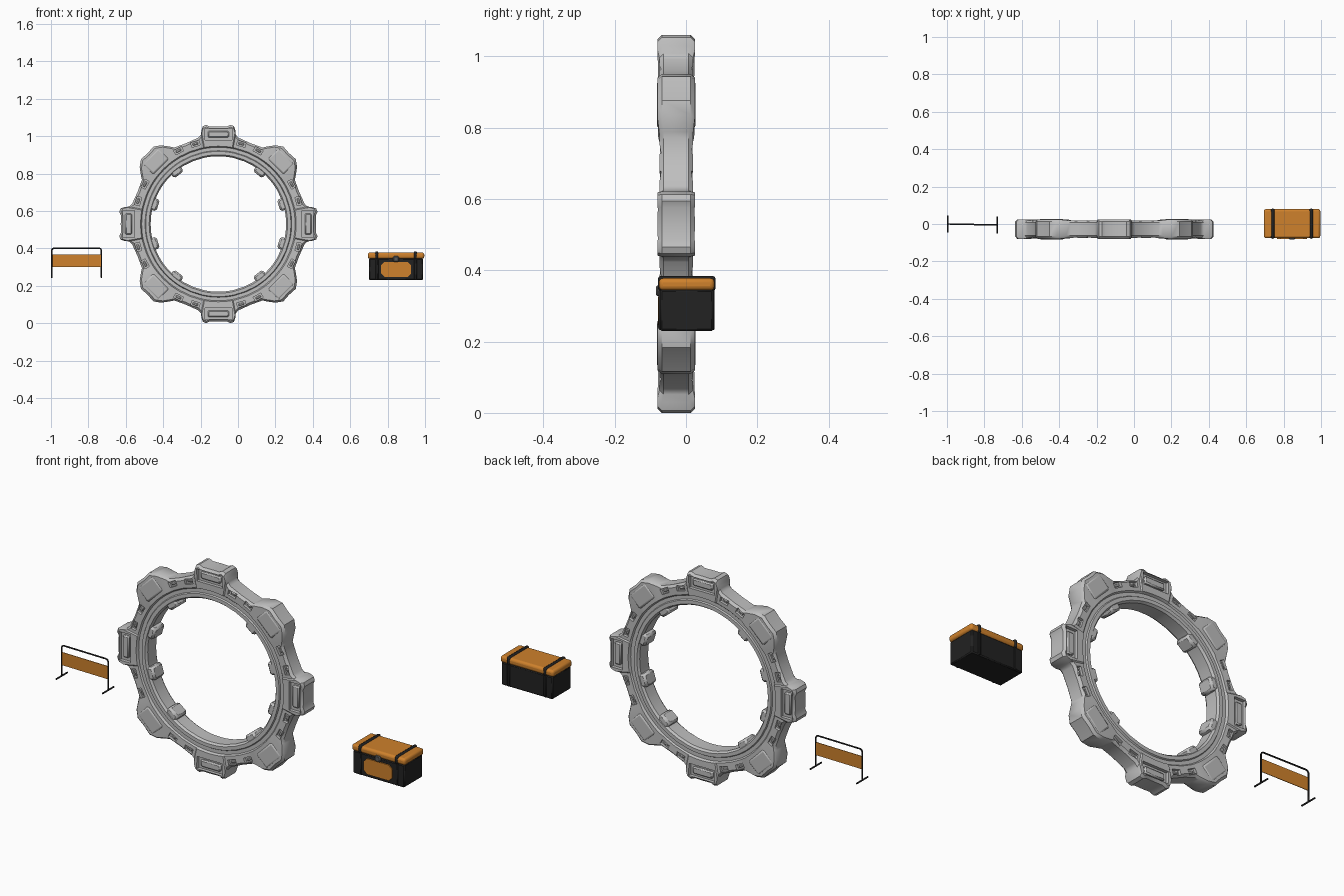
import bpy, bmesh, math
from mathutils import Matrix, Vector

if "Cube" in bpy.data.objects:
    bpy.data.objects.remove(bpy.data.objects["Cube"], do_unlink=True)


def material(name, rgb):
    m = bpy.data.materials.new(name)
    m.use_nodes = True
    m.diffuse_color = (*rgb, 1)
    m.node_tree.nodes["Principled BSDF"].inputs["Base Color"].default_value = (*rgb, 1)
    return m


GREY = material("light grey", (0.52, 0.52, 0.52))
ORANGE = material("orange", (0.62, 0.22, 0.025))
BLACK = material("black", (0.016, 0.016, 0.016))
STEEL = material("dark grey", (0.1, 0.1, 0.1))


def finish(name, bm, mat, bevel=0, segments=1, smooth=True):
    bmesh.ops.recalc_face_normals(bm, faces=bm.faces)
    mesh = bpy.data.meshes.new(name)
    bm.to_mesh(mesh)
    bm.free()
    mesh.materials.append(mat)
    ob = bpy.data.objects.new(name, mesh)
    bpy.context.collection.objects.link(ob)
    if bevel:
        mod = ob.modifiers.new("bevel", "BEVEL")
        mod.width, mod.segments = bevel, segments
    if smooth:
        bpy.ops.object.select_all(action="DESELECT")
        ob.select_set(True)
        bpy.context.view_layer.objects.active = ob
        bpy.ops.object.shade_smooth_by_angle(angle=math.radians(35))
    return ob


def add_box(bm, centre, size, matrix=Matrix()):
    m = matrix @ Matrix.Translation(centre) @ Matrix.Diagonal((*size, 1))
    bmesh.ops.create_cube(bm, size=1, matrix=m)


def box(name, centre, size, mat, bevel=0, segments=1):
    bm = bmesh.new()
    add_box(bm, centre, size)
    return finish(name, bm, mat, bevel, segments)


# Ring: a cross-section swept around with a radius that rises at eight knobs
CENTRE = Matrix.Translation((-0.105, -0.0275, 0.53))


def spoke(deg):
    return CENTRE @ Matrix.Rotation(-math.radians(deg), 4, "Y")


half = [(0, .522), (5, .523), (7, .534), (9, .53), (10.3, .508), (11, .487), (13, .474),
        (22, .465), (30, .472), (32, .488), (36, .52), (40, .54), (45, .535)]
quarter = half + [(90 - a, r) for a, r in half[-2:0:-1]]
outline = [(a + 90 * q, r) for q in range(4) for a, r in quarter]

bm = bmesh.new()
loops = []
for a, R in outline:
    h = 0.0525 if R > 0.5 else 0.047
    side = [(.362, .034), (.37, .045), (.388, .045), (.392, .038), (.41, .038),
            (.416, h - .002), (R - .012, h), (R, h - .012)]
    section = side + [(r, -y) for r, y in reversed(side)]
    loops.append([bm.verts.new(spoke(a) @ Vector((r, y, 0))) for r, y in section])
for i, loop in enumerate(loops):
    nxt = loops[(i + 1) % len(loops)]
    for j in range(len(loop)):
        k = (j + 1) % len(loop)
        bm.faces.new((loop[j], loop[k], nxt[k], nxt[j]))
ring = finish("ring", bm, GREY)

# Recesses cut in both faces: one per straight-set knob, two per gap
cut = bmesh.new()
for quad in range(0, 360, 90):
    for s in (-1, 1):
        add_box(cut, (.479, s * .06, 0), (.062, .05, .145), spoke(quad))
        for a in (16, 28.5):
            for mirror in (-1, 1):
                add_box(cut, (.446, s * .055, 0), (.026, .045, .046), spoke(quad + mirror * a))
cutter = finish("recess_cutter", cut, GREY, smooth=False)
cutter.hide_render = True
cutter.hide_set(True)
mod = ring.modifiers.new("recesses", "BOOLEAN")
mod.operation, mod.object, mod.solver = "DIFFERENCE", cutter, "EXACT"

# Panels in the recesses and plates on the diagonal knobs
panels, plates, insets = bmesh.new(), bmesh.new(), bmesh.new()
for quad in range(0, 360, 90):
    add_box(panels, (.48, 0, 0), (.036, .094, .112), spoke(quad))
    add_box(plates, (.474, 0, 0), (.088, .109, .125), spoke(quad + 45))
    for a in (16, 28.5, 61.5, 74):
        add_box(insets, (.446, 0, 0), (.012, .076, .03), spoke(quad + a))
finish("recess_panels", panels, GREY, .006)
finish("knob_plates", plates, GREY, .012, 2)
finish("gap_inserts", insets, GREY, .003)

# Teeth on the inner wall
teeth = bmesh.new()
for a in (17, 51.5):
    for b in (a, 180 - a, 180 + a, -a):
        add_box(teeth, (.358, 0, 0), (.042, .084, .065), spoke(b))
finish("inner_teeth", teeth, GREY, .01)

# Storage case
CX = 0.845
box("case_body", (CX, .002, .288), (.29, .15, .116), BLACK, .005)
box("case_lid", (CX, .002, .361), (.302, .156, .034), ORANGE, .012, 3)
for side, s in (("right", -1), ("left", 1)):
    x = CX + s * .103
    box(side + "_lid_strap", (x, .002, .363), (.018, .162, .042), BLACK, .008, 2)
    box(side + "_body_strap", (x, .002, .289), (.016, .157, .114), BLACK, .003)
box("latch", (CX, -.078, .343), (.03, .012, .03), STEEL, .004)

# Front panel with cut corners
bm = bmesh.new()
w, h, c = .08, .04, .018
corners = [(w, h - c), (w - c, h), (c - w, h), (-w, h - c),
           (-w, c - h), (c - w, -h), (w - c, -h), (w, c - h)]
face = bm.faces.new([bm.verts.new((CX + x, -.079, .287 + z)) for x, z in corners])
depth = bmesh.ops.extrude_face_region(bm, geom=[face])
bmesh.ops.translate(bm, vec=(0, .007, 0),
                    verts=[v for v in depth["geom"] if isinstance(v, bmesh.types.BMVert)])
finish("case_front_panel", bm, ORANGE)


# Barrier: bent tube frame, cross feet and a thin board
def tube(name, points, radius):
    curve = bpy.data.curves.new(name, "CURVE")
    curve.dimensions = "3D"
    curve.bevel_depth, curve.bevel_resolution = radius, 2
    curve.use_fill_caps = True
    line = curve.splines.new("POLY")
    line.points.add(len(points) - 1)
    for p, co in zip(line.points, points):
        p.co = (*co, 1)
    curve.materials.append(BLACK)
    ob = bpy.data.objects.new(name, curve)
    bpy.context.collection.objects.link(ob)


X0, X1, TOP, FOOT = -.996, -.73, .401, .244
Y0, Y1 = 0, -.005
tube("barrier_frame", [(X0, Y0, FOOT), (X0, Y0, TOP - .012), (X0 + .004, Y0, TOP - .004),
                       (X0 + .012, Y0, TOP), (X1 - .012, Y1, TOP), (X1 - .004, Y1, TOP - .004),
                       (X1, Y1, TOP - .012), (X1, Y1, FOOT)], .004)
for side, x, y in (("right", X0, Y0), ("left", X1, Y1)):
    tube(side + "_barrier_foot", [(x, y - .045, FOOT), (x, y + .045, FOOT)], .004)
board = box("barrier_board", (0, 0, 0), (X1 - X0, .003, .066), ORANGE)
board.location = ((X0 + X1) / 2, (Y0 + Y1) / 2, .333)
board.rotation_euler.z = math.atan2(Y1 - Y0, X1 - X0)
